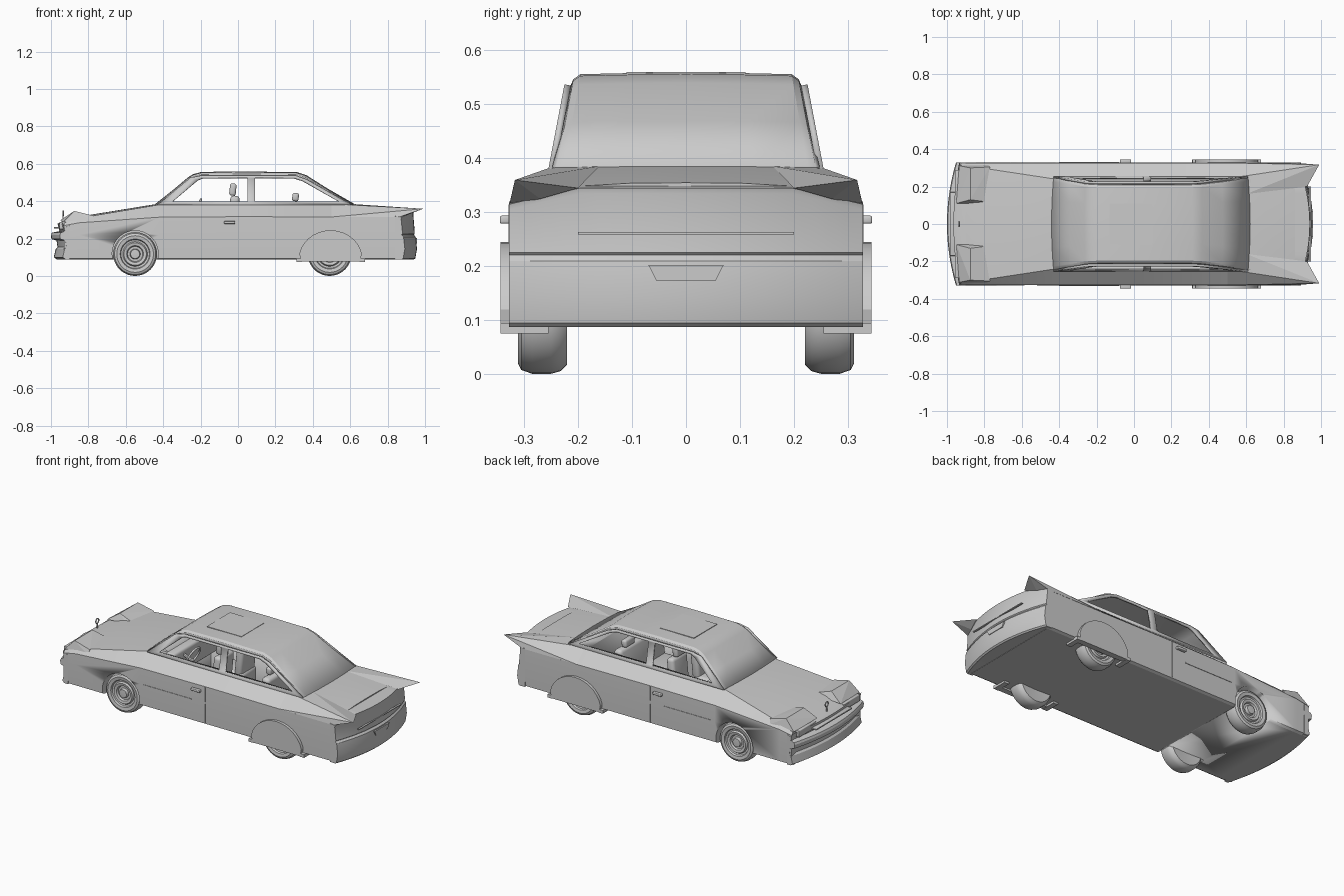
import bpy, bmesh, math
from mathutils import Matrix, Vector

if "Cube" in bpy.data.objects:
    bpy.data.objects.remove(bpy.data.objects["Cube"])

W = 0.328  # half width of the body


def finish(bm, name, angle=30):
    bmesh.ops.recalc_face_normals(bm, faces=bm.faces)
    me = bpy.data.meshes.new(name)
    bm.to_mesh(me)
    bm.free()
    ob = bpy.data.objects.new(name, me)
    bpy.context.collection.objects.link(ob)
    bpy.context.view_layer.objects.active = ob
    bpy.ops.object.select_all(action='DESELECT')
    ob.select_set(True)
    if angle:
        bpy.ops.object.shade_smooth_by_angle(angle=math.radians(angle))
    return ob


def modify(ob, kind, **props):
    bpy.context.view_layer.objects.active = ob
    m = ob.modifiers.new(kind.lower(), kind)
    for k, v in props.items():
        setattr(m, k, v)
    bpy.ops.object.modifier_apply(modifier=m.name)


def loft(name, rings, closed=True, caps=True, angle=30):
    bm = bmesh.new()
    vs = [[bm.verts.new(p) for p in r] for r in rings]
    n = len(rings[0])
    for a, b in zip(vs, vs[1:]):
        for i in range(n if closed else n - 1):
            j = (i + 1) % n
            bm.faces.new((a[i], a[j], b[j], b[i]))
    if caps:
        bm.faces.new(vs[0])
        bm.faces.new(vs[-1])
    return finish(bm, name, angle)


def box(name, x, y, z, bevel=0.0, tilt=0.0):
    bm = bmesh.new()
    bmesh.ops.create_cube(bm, size=1)
    bmesh.ops.scale(bm, vec=(x[1]-x[0], y[1]-y[0], z[1]-z[0]), verts=bm.verts)
    if bevel:
        bmesh.ops.bevel(bm, geom=bm.edges[:], offset=bevel, segments=3, affect='EDGES', profile=0.5)
    bmesh.ops.rotate(bm, matrix=Matrix.Rotation(tilt, 3, 'Y'), verts=bm.verts)
    bmesh.ops.translate(bm, vec=(sum(x)/2, sum(y)/2, sum(z)/2), verts=bm.verts)
    return finish(bm, name)


def hull(name, pts):
    bm = bmesh.new()
    for p in pts:
        bm.verts.new(p)
    bmesh.ops.convex_hull(bm, input=bm.verts)
    return finish(bm, name, 0)


def lathe(name, profile, centre, side, n=40):
    rings = []
    for i in range(n + 1):
        a = 2 * math.pi * i / n
        rings.append([(centre[0] + r*math.cos(a), side*y, centre[1] + r*math.sin(a)) for r, y in profile])
    ob = loft(name, rings, False, False)
    modify(ob, 'WELD', merge_threshold=1e-5)
    return ob


def torus(name, loc, R, r, rot):
    bpy.ops.mesh.primitive_torus_add(location=loc, rotation=rot, major_radius=R, minor_radius=r,
                                     major_segments=28, minor_segments=8)
    bpy.context.object.name = name
    bpy.ops.object.shade_smooth()


def prism(name, pts, y0, y1):
    return loft(name, [[(x, y, z) for x, z in pts] for y in (y0, y1)])


# Main body, lofted from front to back: x, crease z, shoulder y, shoulder z, centre z
rings = []
for x, zc, ye, ze, zt in [(-.93, .27, .315, .285, .29), (-.85, .285, .305, .31, .318),
                          (-.42, .315, .24, .382, .388), (.05, .318, .24, .388, .39),
                          (.6, .315, .245, .384, .388), (.86, .315, .21, .348, .355)]:
    half = [(.31, .088), (W - .003, .095), (W, .22), (W - .002, zc), (ye, ze), (ye/2, zt - .001)]
    ring = [(x, y, z) for y, z in half] + [(x, 0, zt)] + [(x, -y, z) for y, z in reversed(half)]
    rings.append(ring)
body = loft('body', rings, angle=15)

# Cut the cabin and the front wheel arches
cutters = [box('cabin_cutter', (-.33, .48), (-.215, .215), (.12, .5))]
for s in (-1, 1):
    pts = [(-.55 + .123*math.cos(i*math.pi/18), .12 + .123*math.sin(i*math.pi/18)) for i in range(36)]
    cutters.append(prism('arch_cutter', pts, s*.225, s*.4))
for c in cutters:
    c.hide_render = True
    modify(body, 'BOOLEAN', object=c, operation='DIFFERENCE', solver='EXACT')
    bpy.data.objects.remove(c)


# Bumpers swept across the car: profile of x, z, plan curvature
def sweep(name, profile):
    rings = []
    for i in range(21):
        y = W * (i/10 - 1)
        t = abs(y) / W
        rings.append([(x + k*t*t, y, z - (.03*max(0, t - .6)/.4 if z > .28 else 0)) for x, z, k in profile])
    return loft(name, rings, angle=25)


f, r = .048, -.065
sweep('front_bumper', [(-.90, .30, 0), (-.945, .29, .02), (-.965, .28, .03), (-.955, .24, .03),
                       (-.995, .232, f), (-1.0, .22, f), (-.998, .198, f), (-.97, .19, f), (-.965, .155, f),
                       (-.975, .145, f), (-.985, .10, f), (-.97, .09, f), (-.90, .09, 0)])
sweep('tail', [(.84, .35, 0), (.94, .345, r), (.937, .335, r), (.945, .226, r), (.94, .221, r),
               (.95, .21, r), (.957, .145, r), (.948, .095, r), (.94, .088, r), (.84, .09, 0)])
box('front_grille_bar', (-.985, -.95), (-.17, .17), (.255, .263), .002)
box('tail_trim', (.935, .946), (-.2, .2), (.259, .264))
hull('plate_panel', [(x, s*y, z) for s in (-1, 1) for x in (.94, .957) for y, z in ((.07, .203), (.055, .174))])

# Roof shell with windscreen and rear glass
side = lambda z: .248 - (z - .385)*.19
rings = []
for x, z in [(-.43, .386), (-.34, .462), (-.26, .53), (-.235, .545), (-.195, .556), (.05, .559),
             (.31, .556), (.36, .54), (.47, .47), (.61, .386)]:
    w = side(z)
    lift = min(1, (z - .38)/.1)
    bow = .012 * (-1 if x < 0 else 1) * (1 - lift*.6)
    half = [(1, .026), (.97, .012), (.91, .003), (.5, .001)]
    row = [(u, d) for u, d in half] + [(0, 0)] + [(-u, d) for u, d in reversed(half)]
    rings.append([(x + bow*(1 - u*u), u*w, z - d*lift) for u, d in row])
roof = loft('roof_and_glass', rings, False, False, 25)
modify(roof, 'SOLIDIFY', thickness=.008, offset=-1)

# Side window frames, with the two openings on each side
outer = [(-.43, .38), (-.255, .525), (-.2, .536), (.31, .536), (.365, .517), (.61, .38)]
front_win = [(-.35, .398), (-.215, .512), (-.19, .522), (.05, .524), (.05, .398)]
rear_win = [(.09, .398), (.09, .524), (.30, .522), (.345, .508), (.54, .398)]
for s in (-1, 1):
    bm = bmesh.new()
    for lp in (outer, front_win, rear_win):
        vs = [bm.verts.new((x, s*side(z), z)) for x, z in lp]
        for i in range(len(vs)):
            bm.edges.new((vs[i-1], vs[i]))
    bmesh.ops.triangle_fill(bm, edges=bm.edges[:], use_beauty=True, normal=(0, s, 0))
    frame = finish(bm, 'window_frame')
    modify(frame, 'SOLIDIFY', thickness=.012, offset=0)

# Sunroof panel
box('sunroof', (-.13, .1), (-.11, .11), (.552, .560))

tyre = [(.02, .225), (.10, .22), (.112, .232), (.117, .25), (.117, .285), (.11, .305), (.098, .311),
        (.08, .308), (.076, .298), (.066, .296), (.06, .306), (.045, .303), (.04, .292), (.028, .292),
        (.024, .308), (0, .31)]
for s in (-1, 1):
    # Wheels
    for x in (-.55, .49):
        lathe('wheel', tyre, (x, .118), s)
    # Rear wheel skirts with small feet
    arc = [(.495 + .17*math.cos(i*math.pi/16), .09 + .155*math.sin(i*math.pi/16)) for i in range(17)]
    prism('wheel_skirt', [(.68, .078), (.655, .088), *arc[1:-1], (.335, .088), (.31, .078)], s*.31, s*.344)
    for x in (.312, .65):
        box('skirt_foot', (x, x + .03), sorted((s*.255, s*.344)), (.076, .095))
    # Tail fins
    hull('tail_fin', [(.5, s*.243, .386), (.6, s*.16, .386), (.99, s*.317, .36), (.86, s*.327, .315),
                      (.5, s*.327, .316), (.925, s*.2, .345), (.9, s*.27, .325)])
    # Headlamp lids and lamps
    hull('headlamp_lid', [(x, s*y, z) for x, y, z in
                          [(-.875, .13, .348), (-.875, .30, .348), (-.95, .11, .298), (-.935, .312, .288),
                           (-.80, .12, .325), (-.77, .305, .322), (-.82, .11, .31), (-.78, .316, .295)]])
    box('headlamp', (-.955, -.92), sorted((s*.13, s*.29)), (.25, .29), .004)
    # Door handles, door seams and side trim
    box('door_handle', (-.075, -.015), sorted((s*.325, s*.345)), (.279, .294), .004)
    box('side_trim', (-.4, -.08), sorted((s*.325, s*.3305)), (.217, .222))
    box('door_seam', (.008, .012), sorted((s*.32, s*.329)), (.1, .315))

# Hood ornament ring on a stem
torus('hood_ornament', (-.935, 0, .335), .014, .0035, (0, math.pi/2, 0))
box('ornament_stem', (-.938, -.932), (-.003, .003), (.28, .322))

# Interior
box('dashboard', (-.38, -.28), (-.21, .21), (.25, .385), .015)
for y in (-.11, .11):
    box('seat_cushion', (-.2, .0), (y - .075, y + .075), (.15, .25), .02)
    box('seat_back', (-.05, .0), (y - .07, y + .07), (.22, .43), .018, .1)
    box('headrest', (-.045, -.01), (y - .04, y + .04), (.43, .495), .012, .1)
    box('rear_headrest', (.29, .325), (y - .045, y + .045), (.40, .445), .012, .1)
box('rear_bench', (.14, .34), (-.2, .2), (.14, .25), .02)
box('rear_bench_back', (.28, .335), (-.2, .2), (.22, .40), .02, .15)
torus('steering_wheel', (-.22, -.11, .36), .055, .006, (0, -1.15, 0))
box('steering_column', (-.30, -.215), (-.117, -.103), (.334, .348), .003, .4)
